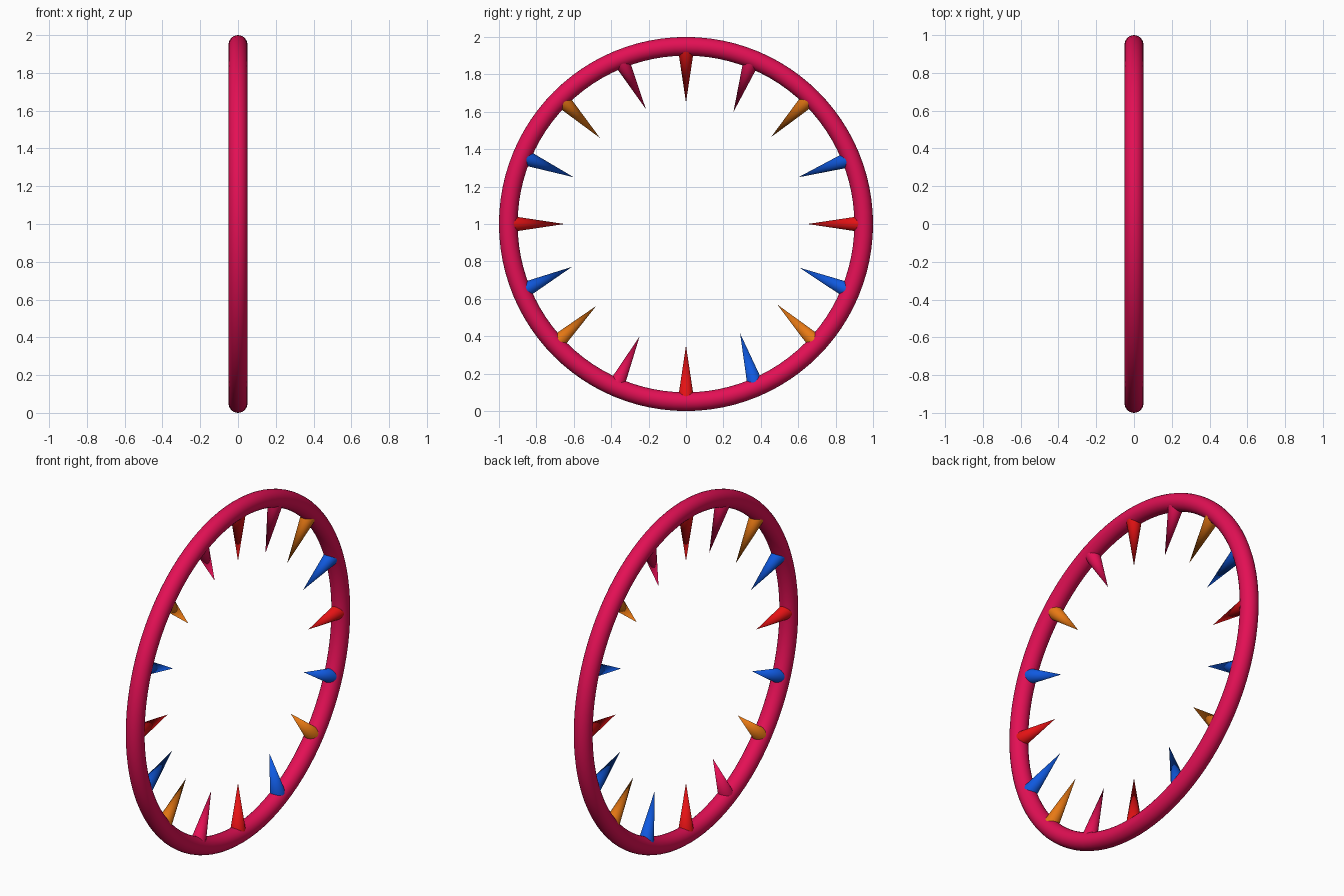
import bpy
from math import radians, sin, cos
from mathutils import Vector

cube = bpy.data.objects.get("Cube")
if cube:
    bpy.data.objects.remove(cube, do_unlink=True)


def make_material(name, rgb):
    mat = bpy.data.materials.new(name)
    mat.use_nodes = True
    color = (*rgb, 1.0)
    mat.diffuse_color = color
    mat.node_tree.nodes["Principled BSDF"].inputs["Base Color"].default_value = color
    return mat


materials = {
    "crimson": make_material("crimson", (0.77, 0.005, 0.09)),
    "red": make_material("red", (0.78, 0.006, 0.007)),
    "orange": make_material("orange", (0.8, 0.19, 0.007)),
    "blue": make_material("blue", (0.005, 0.1, 0.74)),
}


def finish(name, material):
    obj = bpy.context.object
    obj.name = name
    obj.data.materials.append(materials[material])
    bpy.ops.object.shade_smooth_by_angle(angle=radians(40))


RING_RADIUS, TUBE_RADIUS = 0.95, 0.05
SPIKE_RADIUS, SPIKE_LENGTH = 0.045, 0.3
SPIKE_ORBIT = RING_RADIUS - SPIKE_LENGTH / 2

# Upright ring facing sideways
bpy.ops.mesh.primitive_torus_add(
    major_radius=RING_RADIUS, minor_radius=TUBE_RADIUS,
    major_segments=96, minor_segments=24,
    location=(0, 0, 1), rotation=(0, radians(90), 0))
finish("ring", "crimson")


def add_spike(name, material, place, lean):
    """Cone at angle `place` round the ring, its axis at angle `lean`."""
    a, b = radians(place), radians(lean)
    inward = Vector((0, -cos(b), -sin(b)))
    bpy.ops.mesh.primitive_cone_add(
        vertices=32, radius1=SPIKE_RADIUS, radius2=0, depth=SPIKE_LENGTH,
        location=(0, SPIKE_ORBIT * cos(a), 1 + SPIKE_ORBIT * sin(a)),
        rotation=inward.to_track_quat("Z", "X").to_euler())
    finish(name, material)


# Inward spikes: colour, position angle, axis angle
spikes = [
    ("red", 0, 0), ("blue", 22, 19.5), ("orange", 45.5, 45), ("crimson", 67.7, 70.5),
    ("red", 90, 90), ("crimson", 110.7, 117), ("orange", 135, 135), ("blue", 157.5, 158),
    ("red", 180, 180), ("blue", 201.6, 206), ("orange", 222.5, 223), ("crimson", 247, 244.5),
    ("red", 270, 270), ("blue", 294.5, 286.5), ("orange", 318, 315.5), ("blue", 338.2, 335),
]
for number, (material, place, lean) in enumerate(spikes, 1):
    add_spike(f"{material}_spike_{number}", material, place, lean)
